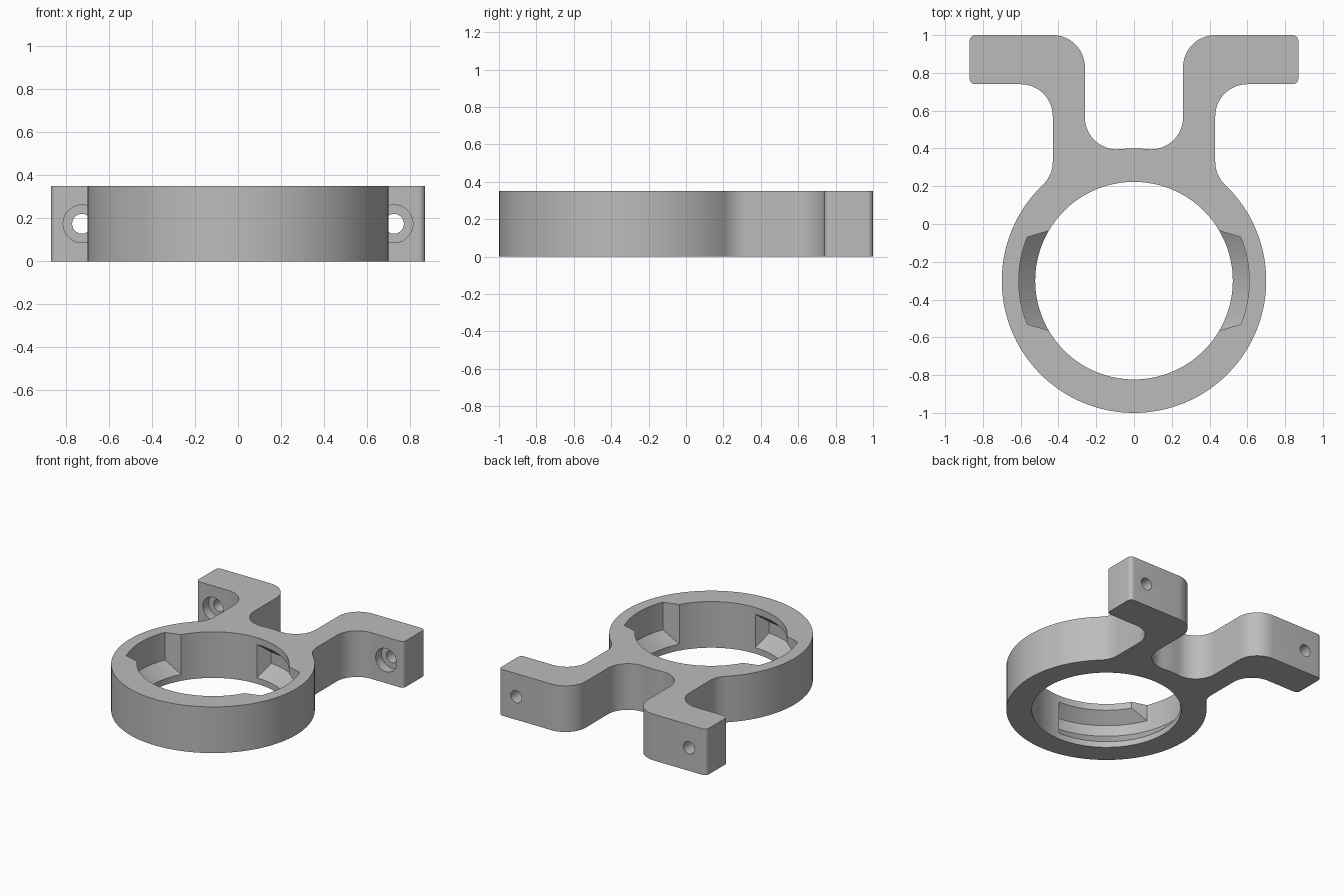
import bpy, bmesh, math
from mathutils import Matrix

if "Cube" in bpy.data.objects:
    bpy.data.objects.remove(bpy.data.objects["Cube"], do_unlink=True)

HEIGHT = 0.35
RING_Y, R_OUT, R_IN, R_SLOT = -0.30, 0.70, 0.523, 0.61
FILLET = 0.17

grey = bpy.data.materials.new("plain_grey")
grey.use_nodes = True
colour = (0.5, 0.5, 0.5, 1)
grey.diffuse_color = colour
grey.node_tree.nodes["Principled BSDF"].inputs["Base Color"].default_value = colour


def arc(cx, cy, r, a0, a1, n=14):
    angles = [math.radians(a0 + (a1 - a0) * i / n) for i in range(n + 1)]
    return [(cx + r * math.cos(a), cy + r * math.sin(a)) for a in angles]


def make_object(name, bm):
    bmesh.ops.remove_doubles(bm, verts=bm.verts, dist=0.0005)
    bmesh.ops.recalc_face_normals(bm, faces=bm.faces)
    mesh = bpy.data.meshes.new(name)
    bm.to_mesh(mesh)
    bm.free()
    mesh.materials.append(grey)
    obj = bpy.data.objects.new(name, mesh)
    bpy.context.collection.objects.link(obj)
    return obj


def cylinder(name, r, depth, matrix, segments):
    bm = bmesh.new()
    bmesh.ops.create_cone(bm, cap_ends=True, segments=segments, radius1=r,
                          radius2=r, depth=depth, matrix=matrix)
    return make_object(name, bm)


def sector(name, profile, inner, outer, turn, n=30):
    """Sweep a (radius, z) profile round the ring; the ends slant from
    the inner angle range to the outer one."""
    bm = bmesh.new()
    loops = []
    for i in range(n + 1):
        loop = []
        for r, z in profile:
            t = (r - R_IN) / (R_SLOT - R_IN)
            lo, hi = (inner[k] + (outer[k] - inner[k]) * t for k in (0, 1))
            a = math.radians(lo + (hi - lo) * i / n + turn)
            loop.append(bm.verts.new((r * math.cos(a), RING_Y + r * math.sin(a), z)))
        loops.append(loop)
    m = len(profile)
    for a, b in zip(loops, loops[1:]):
        for k in range(m):
            bm.faces.new((a[k], a[(k + 1) % m], b[(k + 1) % m], b[k]))
    bm.faces.new(loops[0])
    bm.faces.new(loops[-1])
    return make_object(name, bm)


# Outline: ring with two legs that turn outward into mounting feet
reach = R_OUT + FILLET
u_x, hip_x = 0.09, 0.60
u_rise = math.sqrt(reach ** 2 - u_x ** 2)
hip_rise = math.sqrt(reach ** 2 - hip_x ** 2)
u_ang = math.degrees(math.atan2(u_rise, u_x))
hip_ang = math.degrees(math.atan2(hip_rise, hip_x))
half = (arc(0, RING_Y, R_OUT, 90, u_ang, 4)
        + arc(u_x, RING_Y + u_rise, FILLET, u_ang + 180, 360)
        + arc(0.43, 0.83, FILLET, 180, 90)
        + arc(0.84, 0.97, 0.03, 90, 0, 6)
        + arc(0.84, 0.77, 0.03, 0, -90, 6)
        + arc(hip_x, 0.57, FILLET, 90, 180)
        + arc(hip_x, RING_Y + hip_rise, FILLET, 180, 180 + hip_ang, 8)
        + arc(0, RING_Y, R_OUT, hip_ang, -90, 48))
outline = half + [(-x, y) for x, y in reversed(half[1:-1])]
outline = [p for i, p in enumerate(outline) if math.dist(p, outline[i - 1]) > 0.0005]

bm = bmesh.new()
base = bm.faces.new([bm.verts.new((x, y, 0)) for x, y in outline])
top = bmesh.ops.extrude_face_region(bm, geom=[base])["geom"]
bmesh.ops.translate(bm, vec=(0, 0, HEIGHT),
                    verts=[v for v in top if isinstance(v, bmesh.types.BMVert)])
body = make_object("ring_bracket", bm)

cutters = [cylinder("bore_cutter", R_IN, 1,
                    Matrix.Translation((0, RING_Y, HEIGHT / 2)), 128)]

# Bayonet: an open entry pocket on each side and a bevelled slot turning from it
r_start = 0.48
floor_slope = (0.14 - 0.045) / (R_SLOT - R_IN)
roof_slope = (0.30 - 0.225) / (R_SLOT - R_IN)
floor_in = 0.14 - floor_slope * (R_SLOT - r_start)
roof_in = 0.225 + roof_slope * (R_SLOT - r_start)
entry = [(r_start, floor_in), (R_SLOT, 0.14), (R_SLOT, 0.45), (r_start, 0.45)]
slot = [(r_start, floor_in), (R_SLOT, 0.14), (R_SLOT, 0.225), (r_start, roof_in)]
for side, turn in (("left", 0), ("right", 180)):
    cutters.append(sector(side + "_entry_cutter", entry, (-31.5, 31.5), (-22.2, 22.2), turn))
    cutters.append(sector(side + "_slot_cutter", slot, (0, 90), (0, 84), turn))

# Screw holes through the feet, counterbored from the front
along_y = Matrix.Rotation(math.pi / 2, 4, 'X')
for side, x in (("left", 0.725), ("right", -0.725)):
    for kind, r, y, depth in (("hole", 0.046, 0.87, 0.6), ("counterbore", 0.088, 0.71, 0.2)):
        place = Matrix.Translation((x, y, HEIGHT / 2)) @ along_y
        cutters.append(cylinder(f"{side}_{kind}_cutter", r, depth, place, 40))

for cutter in cutters:
    cutter.hide_render = True
    mod = body.modifiers.new(cutter.name, 'BOOLEAN')
    mod.operation = 'DIFFERENCE'
    mod.solver = 'EXACT'
    mod.object = cutter

# Apply the cuts, then drop the cutters
bpy.ops.object.select_all(action='DESELECT')
body.select_set(True)
bpy.context.view_layer.objects.active = body
for mod in list(body.modifiers):
    bpy.ops.object.modifier_apply(modifier=mod.name)
for cutter in cutters:
    bpy.data.objects.remove(cutter, do_unlink=True)
bpy.ops.object.shade_smooth_by_angle(angle=math.radians(30))
